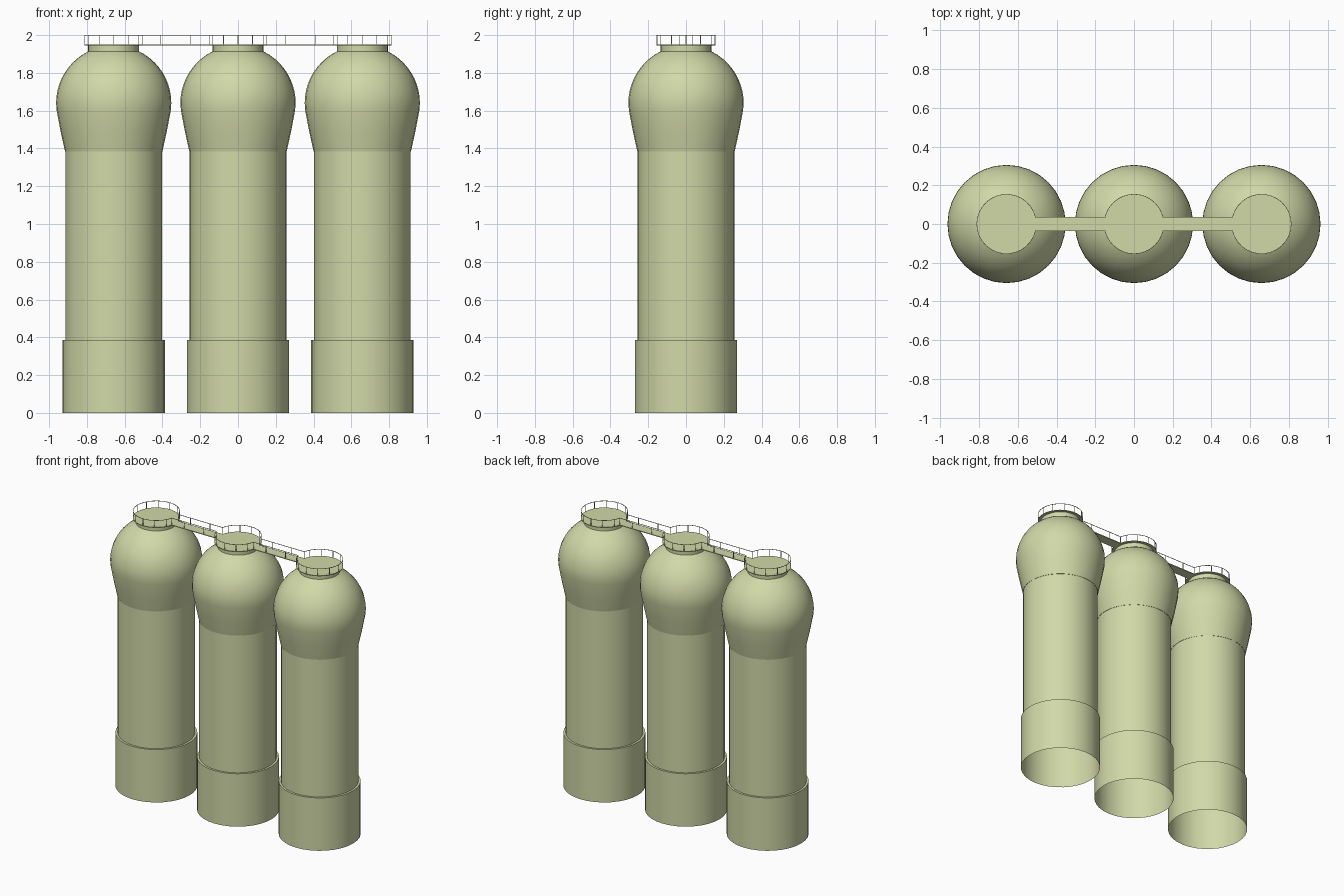
import bpy, bmesh, math
from math import pi, sin, cos

if "Cube" in bpy.data.objects:
    bpy.data.objects.remove(bpy.data.objects["Cube"])

paint = bpy.data.materials.new("pale olive paint")
paint.diffuse_color = (0.64, 0.69, 0.39, 1)
paint.use_nodes = True
paint.node_tree.nodes["Principled BSDF"].inputs["Base Color"].default_value = paint.diffuse_color

SPACING = 0.658
CENTRES = (-SPACING, 0, SPACING)
DECK_R, HALF_W = 0.155, 0.037
GAP = math.asin(HALF_W / DECK_R)
DECK_Z, RAIL_Z = 1.945, 2.0


def finish(bm, name, smooth=False):
    bmesh.ops.recalc_face_normals(bm, faces=bm.faces)
    mesh = bpy.data.meshes.new(name)
    bm.to_mesh(mesh)
    bm.free()
    ob = bpy.data.objects.new(name, mesh)
    bpy.context.collection.objects.link(ob)
    mesh.materials.append(paint)
    if smooth:
        bpy.ops.object.select_all(action='DESELECT')
        ob.select_set(True)
        bpy.context.view_layer.objects.active = ob
        bpy.ops.object.shade_smooth_by_angle(angle=math.radians(32))
    return ob


def lathe(name, profile, cx, n=32):
    """Open surface of revolution from (radius, z) points."""
    bm = bmesh.new()
    rings = [[bm.verts.new((cx + r * cos(2 * pi * i / n), r * sin(2 * pi * i / n), z))
              for i in range(n)] for r, z in profile]
    for a, b in zip(rings, rings[1:]):
        for i in range(n):
            j = (i + 1) % n
            bm.faces.new((a[i], a[j], b[j], b[i]))
    ob = finish(bm, name, True)
    # outward normals for open shells
    me = ob.data
    p = me.polygons[0]
    if (p.center.x - cx) * p.normal.x + p.center.y * p.normal.y < 0:
        me.flip_normals()
    return ob


def outline(inset):
    """Walkway outline: three discs joined by two bridges."""
    r, w = DECK_R - inset, HALF_W - inset
    g = math.asin(w / r)
    arcs = ((SPACING, -pi + g, pi - g, 28), (0, g, pi - g, 14),
            (-SPACING, g, 2 * pi - g, 28), (0, pi + g, 2 * pi - g, 14))
    return [(cx + r * cos(a + (b - a) * i / n), r * sin(a + (b - a) * i / n))
            for cx, a, b, n in arcs for i in range(n + 1)]


# Silos: base collar, shaft, flared dome and neck
dome = [(0.258, 1.385), (0.281, 1.49), (0.302, 1.6)]
t0, t1 = 0.0, math.acos(0.135 / 0.305)
dome += [(0.305 * cos(t0 + (t1 - t0) * i / 10), 1.64 + 0.305 * sin(t0 + (t1 - t0) * i / 10))
         for i in range(11)]
for cx, side in zip(CENTRES, ("left", "middle", "right")):
    lathe(side + "_base_collar", [(0.271, 0), (0.271, 0.385), (0.256, 0.385)], cx)
    lathe(side + "_shaft", [(0.256, 0.385), (0.256, 1.387)], cx)
    lathe(side + "_dome", [(0.256, 1.385)] + dome, cx)
    lathe(side + "_neck", [(0.135, 1.912), (0.135, DECK_Z)], cx)

# Walkway deck
bm = bmesh.new()
face = bm.faces.new([bm.verts.new((x, y, DECK_Z)) for x, y in outline(0)])
ext = bmesh.ops.extrude_face_region(bm, geom=[face], use_keep_orig=True)
for v in ext['geom']:
    if isinstance(v, bmesh.types.BMVert):
        v.co.z += 0.005
finish(bm, "walkway_deck")

# Handrail following the deck outline
bm = bmesh.new()
T = 0.003
loops = [[bm.verts.new((x, y, z)) for x, y in outline(d)]
         for d, z in ((0, RAIL_Z - T), (0, RAIL_Z), (T, RAIL_Z), (T, RAIL_Z - T))]
n = len(loops[0])
for k in range(4):
    a, b = loops[k], loops[(k + 1) % 4]
    for i in range(n):
        j = (i + 1) % n
        bm.faces.new((a[i], a[j], b[j], b[i]))
finish(bm, "handrail")

# Railing posts
spots = []
for cx in CENTRES:
    for k in range(12):
        if (k == 0 and cx < SPACING) or (k == 6 and cx > -SPACING):
            continue
        spots.append((cx + (DECK_R - T / 2) * cos(k * pi / 6), (DECK_R - T / 2) * sin(k * pi / 6)))
edge = DECK_R * cos(GAP)
for s in (-1, 1):
    for x in (edge, 0.25, SPACING - 0.25, SPACING - edge):
        spots += [(s * x, HALF_W - T / 2), (s * x, -HALF_W + T / 2)]
bm = bmesh.new()
for x, y in spots:
    cube = bmesh.ops.create_cube(bm, size=1)
    for v in cube['verts']:
        v.co = (x + v.co.x * T, y + v.co.y * T,
                (DECK_Z + RAIL_Z) / 2 + v.co.z * (RAIL_Z - DECK_Z - 0.002))
finish(bm, "railing_posts")
